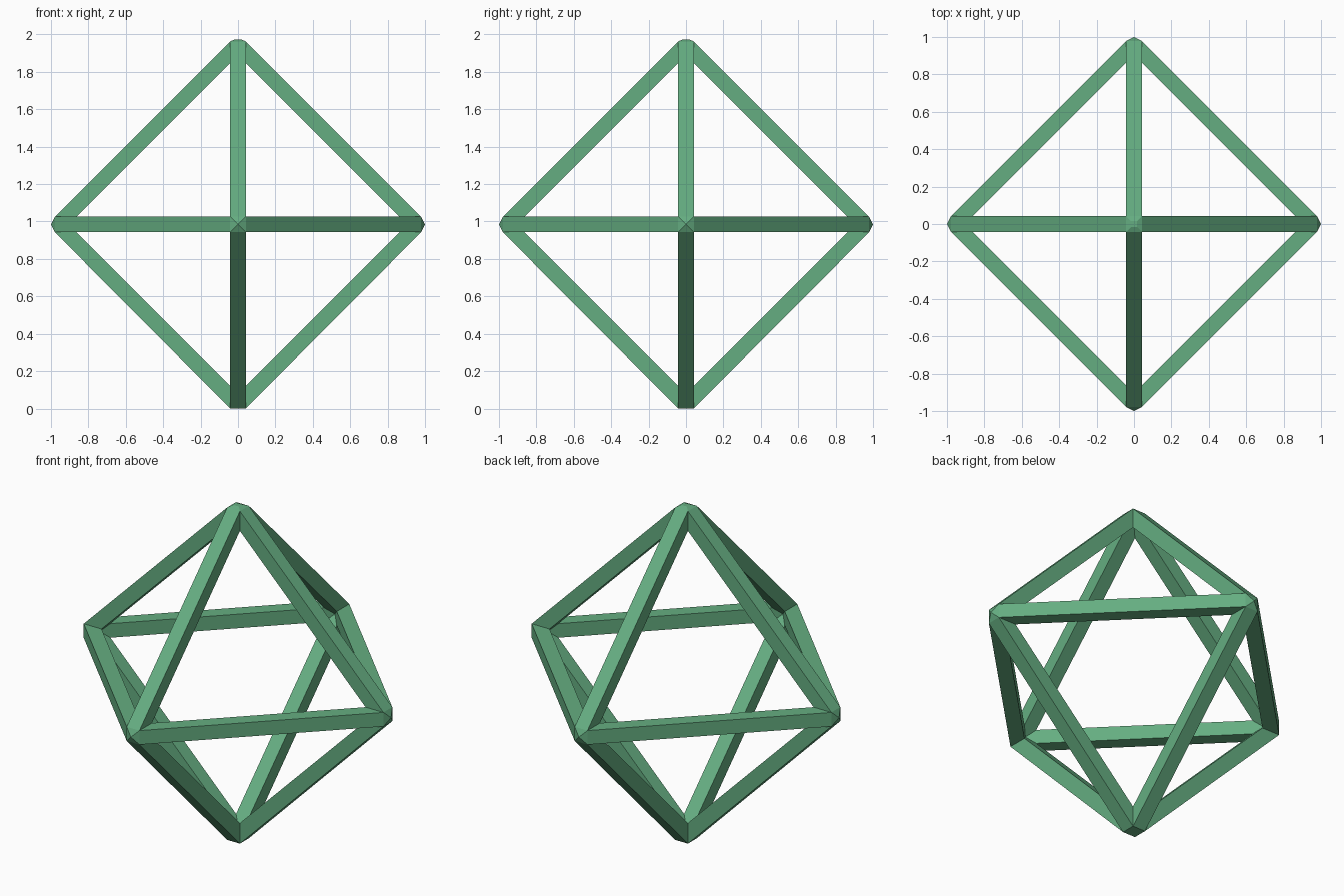
import bpy
import bmesh
from mathutils import Vector
from itertools import product

if "Cube" in bpy.data.objects:
    bpy.data.objects.remove(bpy.data.objects["Cube"])

H = 0.0415        # half width of a square beam
OUTER = 0.979     # outer corner distance from the centre
INNER = 0.904     # distance where the inner beam faces meet
CENTER = Vector((0, 0, 0.984))

bm = bmesh.new()
cache = {}


def vert(co):
    """Shared vertex at a position relative to the centre."""
    key = tuple(round(c, 4) for c in co)
    if key not in cache:
        cache[key] = bm.verts.new(Vector(co) + CENTER)
    return cache[key]


def corner(a, b, c, dist, half=H):
    """Corner of the joint on direction a, shifted towards b and c."""
    return vert(a * dist + b * half + c * half)


axes = [Vector((1, 0, 0)), Vector((0, 1, 0)), Vector((0, 0, 1))]

# Twelve square beams along the octahedron edges
for i in range(3):
    for sa, sb in product((1, -1), repeat=2):
        a, b, c = axes[i] * sa, axes[(i + 1) % 3] * sb, axes[(i + 2) % 3]
        out = {}
        inn = {}
        for s in (1, -1):
            d = (OUTER + (0.005 if a.z < 0 else 0), OUTER + (0.005 if b.z < 0 else 0))
            out[s] = (corner(a, b, c * s, d[0]), corner(b, a, c * s, d[1]))
            inn[s] = (corner(a, b, c * s, INNER - H), corner(b, a, c * s, INNER - H))
            bm.faces.new((out[s][0], out[s][1], inn[s][1], inn[s][0]))
        for side in (out, inn):
            bm.faces.new((side[1][0], side[1][1], side[-1][1], side[-1][0]))

# Six joints: pointed at the sides, blunt at the top, flat at the bottom
for i in range(3):
    for s in (1, -1):
        a, b, c = axes[i] * s, axes[(i + 1) % 3], axes[(i + 2) % 3]
        signs = [(1, 1), (-1, 1), (-1, -1), (1, -1)]
        dist = OUTER + (0.005 if a.z < 0 else 0)
        ring = [corner(a, b * p, c * q, dist) for p, q in signs]
        pit = [corner(a, b * p, c * q, INNER - H) for p, q in signs]
        small = [corner(a, b * p, c * q, 0.99, 0.016) for p, q in signs] if a.z > 0 else []
        for k in range(4):
            n = (k + 1) % 4
            bm.faces.new((pit[k], pit[n], vert(a * INNER)))
            if a.z > 0:
                bm.faces.new((ring[k], ring[n], small[n], small[k]))
            elif a.z == 0:
                bm.faces.new((ring[k], ring[n], vert(a)))
        if a.z > 0:
            bm.faces.new(small)
        elif a.z < 0:
            bm.faces.new(ring)

bmesh.ops.recalc_face_normals(bm, faces=bm.faces[:])
mesh = bpy.data.meshes.new("octahedron_frame")
bm.to_mesh(mesh)
bm.free()

mat = bpy.data.materials.new("green")
mat.diffuse_color = (0.13, 0.42, 0.22, 1)
mat.use_nodes = True
mat.node_tree.nodes["Principled BSDF"].inputs["Base Color"].default_value = mat.diffuse_color
mesh.materials.append(mat)
frame = bpy.data.objects.new("octahedron_frame", mesh)
bpy.context.collection.objects.link(frame)
